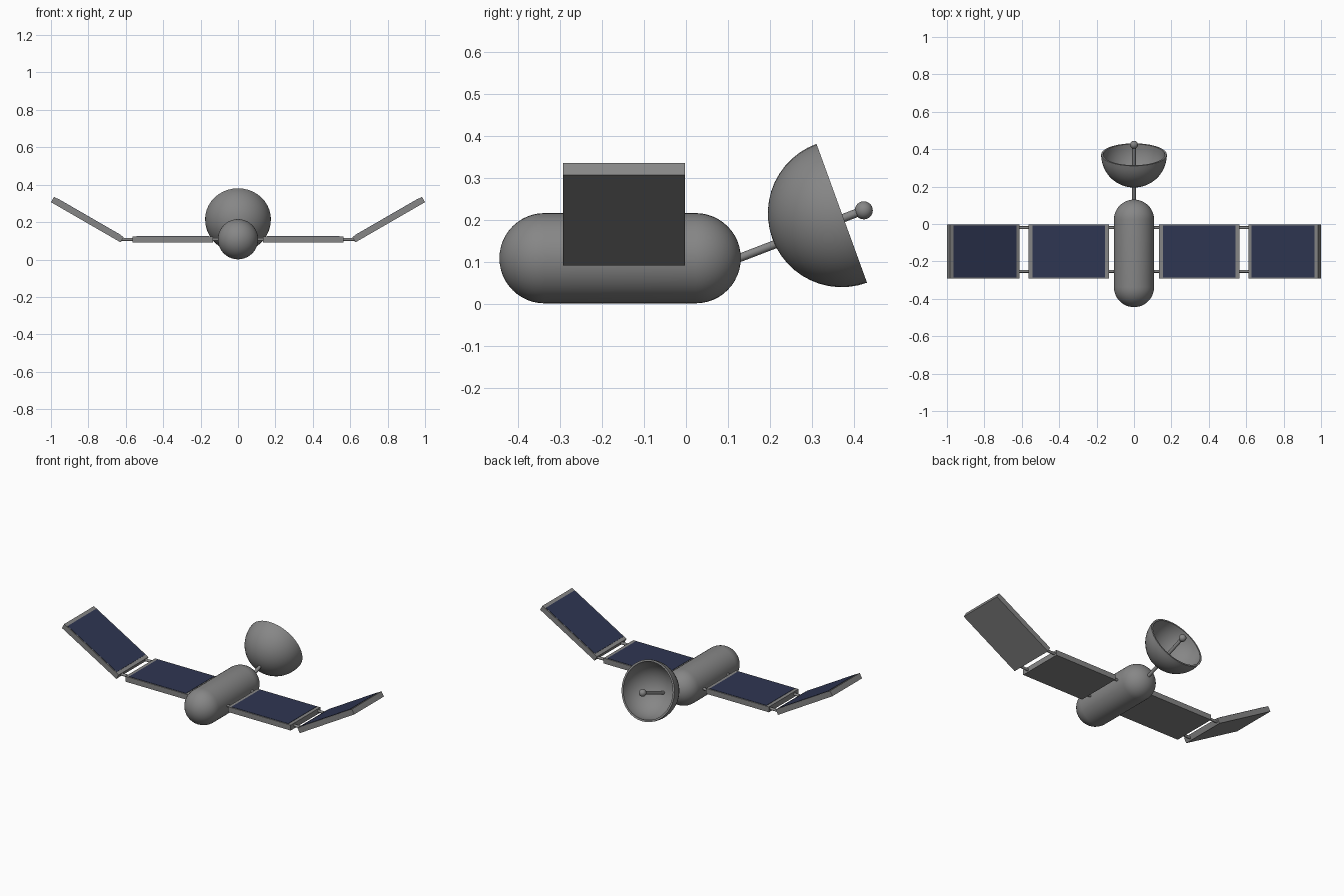
import bpy, bmesh, math
from mathutils import Vector, Matrix

if "Cube" in bpy.data.objects:
    bpy.data.objects.remove(bpy.data.objects["Cube"])


def material(name, rgb):
    m = bpy.data.materials.new(name)
    m.diffuse_color = (*rgb, 1)
    m.use_nodes = True
    m.node_tree.nodes["Principled BSDF"].inputs["Base Color"].default_value = m.diffuse_color
    return m


GREY = material("satellite grey", (0.24, 0.24, 0.24))
BLUE = material("solar cell blue", (0.028, 0.037, 0.085))


def finish(name, bm, mat, matrix=Matrix(), smooth=False):
    bmesh.ops.recalc_face_normals(bm, faces=bm.faces)
    me = bpy.data.meshes.new(name)
    bm.to_mesh(me)
    bm.free()
    me.materials.append(mat)
    me.transform(matrix)
    ob = bpy.data.objects.new(name, me)
    bpy.context.collection.objects.link(ob)
    if smooth:
        bpy.ops.object.select_all(action='DESELECT')
        ob.select_set(True)
        bpy.context.view_layer.objects.active = ob
        bpy.ops.object.shade_smooth_by_angle(angle=math.radians(40))
    return ob


def lathe(name, profile, mat, matrix, steps=40):
    """Spin a (radius, height) profile about z, then place it."""
    bm = bmesh.new()
    vs = [bm.verts.new((r, 0, z)) for r, z in profile]
    es = [bm.edges.new(p) for p in zip(vs, vs[1:])]
    bmesh.ops.spin(bm, geom=vs + es, axis=(0, 0, 1), cent=(0, 0, 0),
                   angle=math.tau, steps=steps)
    bmesh.ops.remove_doubles(bm, verts=bm.verts, dist=1e-5)
    return finish(name, bm, mat, matrix, True)


def arc(radius, a0, a1, centre=0, n=12):
    pts = []
    for i in range(n + 1):
        a = math.radians(a0 + (a1 - a0) * i / n)
        pts.append((max(0, radius * math.cos(a)), centre + radius * math.sin(a)))
    return pts


def rod(name, a, b, radius):
    a, b = Vector(a), Vector(b)
    bm = bmesh.new()
    bmesh.ops.create_cone(bm, cap_ends=True, segments=16, radius1=radius,
                          radius2=radius, depth=(b - a).length)
    rot = (b - a).to_track_quat('Z', 'Y').to_matrix().to_4x4()
    return finish(name, bm, GREY, Matrix.Translation((a + b) / 2) @ rot, True)


def box(name, size, mat, matrix):
    bm = bmesh.new()
    bmesh.ops.create_cube(bm, size=1, matrix=Matrix.Diagonal((*size, 1)))
    return finish(name, bm, mat, matrix)


# Capsule body lying along y
R, MID_Z = 0.1075, 0.1085
lathe("body", arc(R, -90, 0, -0.18) + arc(R, 0, 90, 0.18), GREY,
      Matrix.Translation((0, -0.157, MID_Z)) @ Matrix.Rotation(math.radians(-90), 4, 'X'))

# Hollow dish, tilted 20 degrees upwards
lathe("dish", arc(0.176, -90, 0) + arc(0.165, 0, -90), GREY,
      Matrix.Translation((0, 0.371, 0.2155)) @ Matrix.Rotation(math.radians(-70), 4, 'X'))

# Antenna mast through the dish, with a ball on the end
rod("antenna_mast", (0, 0.08, 0.091), (0, 0.424, 0.223), 0.010)
lathe("antenna_ball", arc(0.0215, -90, 90), GREY,
      Matrix.Translation((0, 0.4235, 0.2225)), 24)

# Solar wings, mirrored left and right
L, W, T, MID_Y = 0.43, 0.29, 0.033, -0.1475
for side, s in (("right", 1), ("left", -1)):
    for part, x, z, tilt in (("inner", 0.350, 0.1075, 0), ("outer", 0.8055, 0.2135, 30)):
        m = (Matrix.Translation((s * x, MID_Y, z))
             @ Matrix.Rotation(math.radians(-s * tilt), 4, 'Y'))
        box(f"{side}_{part}_panel_frame", (L, W, T), GREY, m)
        box(f"{side}_{part}_solar_cells", (L - 0.042, W - 0.012, 0.004), BLUE,
            m @ Matrix.Translation((0, 0, T / 2)))
    # Connecting struts: body to inner panel, inner to outer panel
    for label, y in (("back", -0.02), ("front", -0.253)):
        rod(f"{side}_{label}_body_strut", (s * 0.06, y, 0.1075), (s * 0.15, y, 0.1075), 0.008)
        rod(f"{side}_{label}_hinge_strut", (s * 0.55, y, 0.1075), (s * 0.63, y, 0.1075), 0.008)
